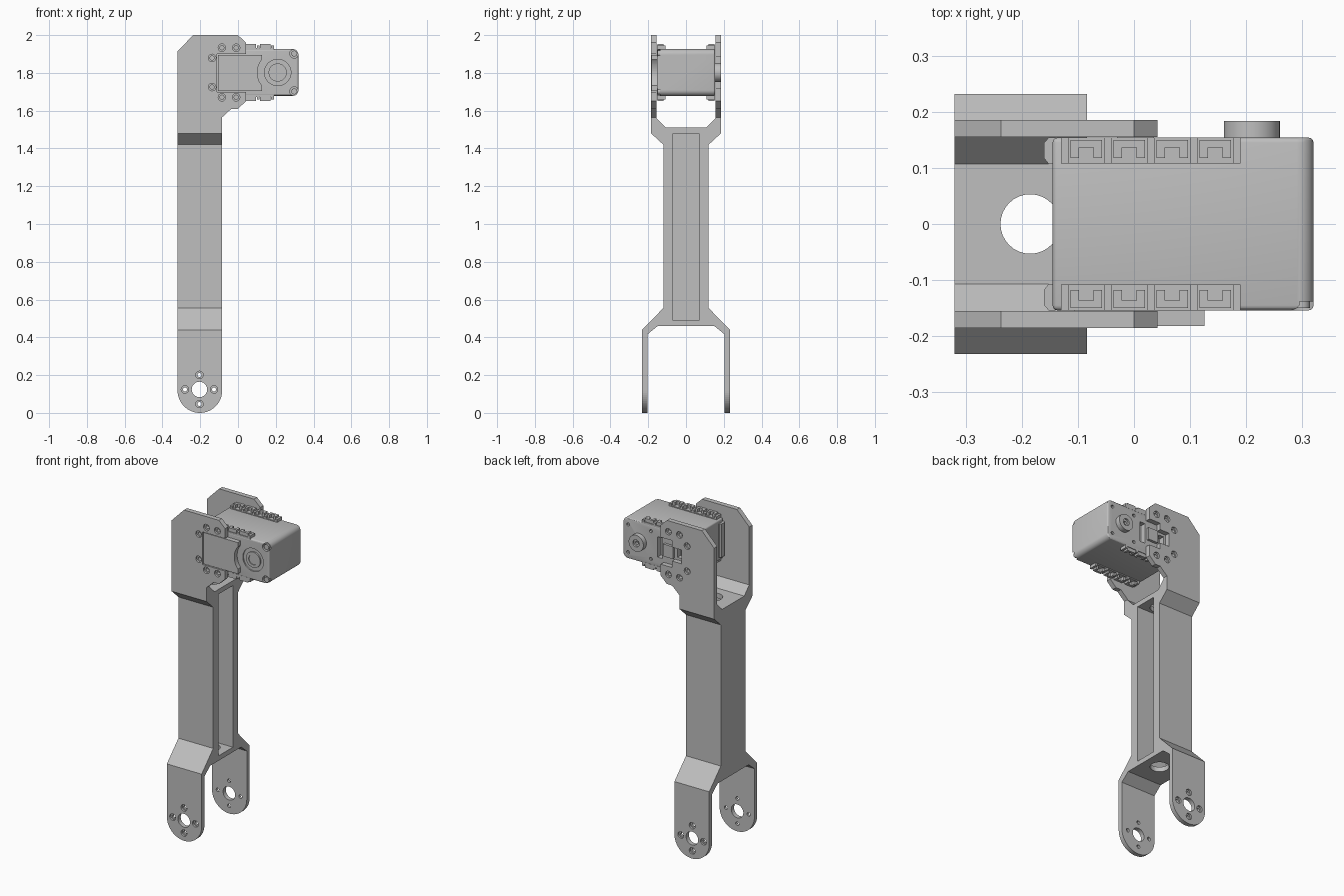
import bpy, bmesh, math
from mathutils import Vector

old = bpy.data.objects.get("Cube")
if old:
    bpy.data.objects.remove(old, do_unlink=True)

# One flat grey for everything
grey = bpy.data.materials.new("light grey")
grey.use_nodes = True
COL = (0.52, 0.52, 0.52, 1)
grey.diffuse_color = COL
grey.node_tree.nodes["Principled BSDF"].inputs["Base Color"].default_value = COL

MID = 1.802   # height of the motor axis
HORN = 0.21   # x of the motor axis


def prism(name, pts, axis, a, b):
    """Extrude a 2D outline along an axis from a to b."""
    place = {"x": lambda p: (a, p[0], p[1]),
             "y": lambda p: (p[0], a, p[1]),
             "z": lambda p: (p[0], p[1], a)}[axis]
    move = Vector([(b - a) if k == axis else 0 for k in "xyz"])
    bm = bmesh.new()
    face = bm.faces.new([bm.verts.new(place(p)) for p in pts])
    ext = bmesh.ops.extrude_face_region(bm, geom=[face], use_keep_orig=True)
    bmesh.ops.translate(bm, vec=move,
                        verts=[g for g in ext["geom"] if isinstance(g, bmesh.types.BMVert)])
    bmesh.ops.recalc_face_normals(bm, faces=bm.faces)
    me = bpy.data.meshes.new(name)
    bm.to_mesh(me)
    bm.free()
    me.materials.append(grey)
    ob = bpy.data.objects.new(name, me)
    bpy.context.collection.objects.link(ob)
    return ob


def box(name, x, y, z):
    return prism(name, [(x[0], z[0]), (x[1], z[0]), (x[1], z[1]), (x[0], z[1])], "y", *y)


def arc(cx, cz, r, start, end, n):
    return [(cx + r * math.cos(math.radians(start + (end - start) * i / n)),
             cz + r * math.sin(math.radians(start + (end - start) * i / n)))
            for i in range(n + 1)]


def disc(name, c, r, axis, a, b, n=32):
    return prism(name, arc(*c, r, 0, 360, n)[:-1], axis, a, b)


def activate(ob):
    bpy.ops.object.select_all(action="DESELECT")
    ob.select_set(True)
    bpy.context.view_layer.objects.active = ob


def combine(ob, tool, op="DIFFERENCE"):
    """Apply a boolean, then discard the tool."""
    activate(ob)
    m = ob.modifiers.new("cut", "BOOLEAN")
    m.operation, m.solver, m.object = op, "EXACT", tool
    bpy.ops.object.modifier_apply(modifier=m.name)
    bpy.data.objects.remove(tool, do_unlink=True)


def smooth(ob, angle=30):
    activate(ob)
    bpy.ops.object.shade_smooth_by_angle(angle=math.radians(angle))


# Link frame: fork outline seen from the side, trimmed by its front silhouette
half = [(0.15, 0.46), (0.205, 0.415), (0.205, -0.1), (0.232, -0.1), (0.232, 0.44),
        (0.12, 0.555), (0.12, 1.42), (0.185, 1.48), (0.185, 2.1), (0.155, 2.1),
        (0.155, 1.56), (0.107, 1.51)]
frame = prism("link_frame", half + [(-y, z) for y, z in reversed(half)], "x", -0.4, 0.1)
outline = arc(-0.202, 0.118, 0.118, 180, 360, 32) + [
    (-0.084, 1.565), (-0.035, 1.61), (0.0, 1.61), (0.042, 1.65), (0.042, 1.96),
    (0.0, 2.0), (-0.237, 2.0), (-0.32, 1.915)]
combine(frame, prism("trim", outline, "y", -0.4, 0.4), "INTERSECT")

# Pocket in the beam and the cable hole through both floors
combine(frame, box("cut", (-0.29, 0), (-0.07, 0.07), (0.49, 1.48)))
combine(frame, disc("cut", (-0.185, 0), 0.053, "z", 0.4, 1.6))

# Fork holes: a large centre hole and four counterbored screw holes
fork = (-0.204, 0.124)
combine(frame, disc("cut", fork, 0.041, "y", -0.3, 0.3))
screws = [(fork[0] + 0.077 * dx, fork[1] + 0.077 * dz, 0.232)
          for dx, dz in ((1, 0), (-1, 0), (0, 1), (0, -1))]
# Plate holes around the motor
for dz in (-1, 1):
    screws += [(x, MID + dz * h, 0.185)
               for x, h in ((-0.085, 0.131), (-0.01, 0.131), (-0.137, 0.077))]
for x, z, face in screws:
    combine(frame, disc("cut", (x, z), 0.011, "y", -0.3, 0.3, 16))
    for s in (-1, 1):
        combine(frame, disc("cut", (x, z), 0.02, "y", s * (face - 0.012), s * 0.3, 16))

# Plate cut-outs at the motor
combine(frame, box("cut", (-0.11, 0.1), (-0.3, -0.13), (1.7, 1.9)))
combine(frame, box("cut", (-0.035, 0.1), (0.13, 0.3), (1.72, 1.885)))
combine(frame, box("cut", (-0.1, 0), (0.13, 0.3), (1.76, 1.845)))

# Motor body with rounded outer end
profile = ([(-0.145, 1.678), (-0.145, 1.926)]
           + arc(0.29, 1.896, 0.03, 90, 0, 8) + arc(0.29, 1.708, 0.03, 0, -90, 8))
body = prism("motor_body", profile, "y", -0.154, 0.154)
activate(body)
bev = body.modifiers.new("soft", "BEVEL")
bev.width, bev.segments, bev.limit_method = 0.009, 3, "ANGLE"
bev.angle_limit = math.radians(40)
bpy.ops.object.modifier_apply(modifier="soft")
# Front corner notches, horn recess, rear sockets and small rear holes
for s in (-1, 1):
    corner = (0.298, MID + s * 0.1)
    combine(body, disc("cut", corner, 0.024, "y", -0.2, -0.138, 20))
    smooth(disc("corner_screw", corner, 0.016, "y", -0.15, -0.13, 16))
    for x in (0.13, 0.285):
        combine(body, disc("cut", (x, MID + s * 0.085), 0.01, "y", 0.14, 0.2, 12))
combine(body, disc("cut", (HORN, MID), 0.07, "y", -0.2, -0.146, 40))
combine(body, box("cut", (0.05, 0.085), (0.12, 0.2), (1.74, 1.865)))
combine(body, box("cut", (-0.085, -0.05), (0.12, 0.2), (1.775, 1.83)))
smooth(body)

# Front hub inside the recess
hub = disc("front_hub", (HORN, MID), 0.048, "y", -0.154, -0.14, 40)
combine(hub, disc("cut", (HORN, MID), 0.03, "y", -0.2, -0.149))
smooth(hub)

# Rear horn with a centre screw recess
horn = disc("rear_horn", (HORN, MID), 0.05, "y", 0.15, 0.184, 40)
combine(horn, disc("cut", (HORN, MID), 0.022, "y", 0.174, 0.3, 20))
combine(horn, disc("cut", (HORN, MID), 0.01, "y", 0.16, 0.3, 16))
smooth(horn)

# Raised front cover with a round bite beside the horn
cover = [(-0.106, 1.704), (0.126, 1.704)] + arc(HORN, MID, 0.108, 219, 141, 16) + [
    (0.126, 1.896), (-0.106, 1.896)]
prism("front_cover", cover, "y", -0.182, -0.15)

# Raised rear cover between the sockets
box("rear_cover", (-0.03, 0.036), (0.15, 0.17), (1.765, 1.84))

# Mounting rails: ribs and U-shaped nut seats along the four long edges
for s in (-1, 1):
    for t in (-1, 1):
        def rail(name, x, y, h):
            box(name, x, sorted((s * y[0], s * y[1])),
                sorted((MID + t * 0.118, MID + t * (0.124 + h))))
        rail("rail_base", (-0.13, 0.19), (0.108, 0.154), 0.006)
        for i in range(5):
            x = -0.123 + 0.0765 * i
            rail("rail_rib", (x - 0.007, x + 0.007), (0.108, 0.154), 0.018)
        for i in range(4):
            x = -0.085 + 0.0765 * i
            rail("nut_seat_back", (x - 0.028, x + 0.028), (0.136, 0.15), 0.027)
            for d in (-1, 1):
                edges = sorted((x + d * 0.028, x + d * 0.013))
                rail("nut_seat_arm", edges, (0.118, 0.136), 0.027)
    # Chamfered lug on the inner end of the motor
    lug = [(-0.14, 0.107 * s), (-0.152, 0.107 * s), (-0.16, 0.117 * s),
           (-0.16, 0.145 * s), (-0.152, 0.154 * s), (-0.14, 0.154 * s)]
    prism("end_lug", lug, "z", 1.7, 1.905)
